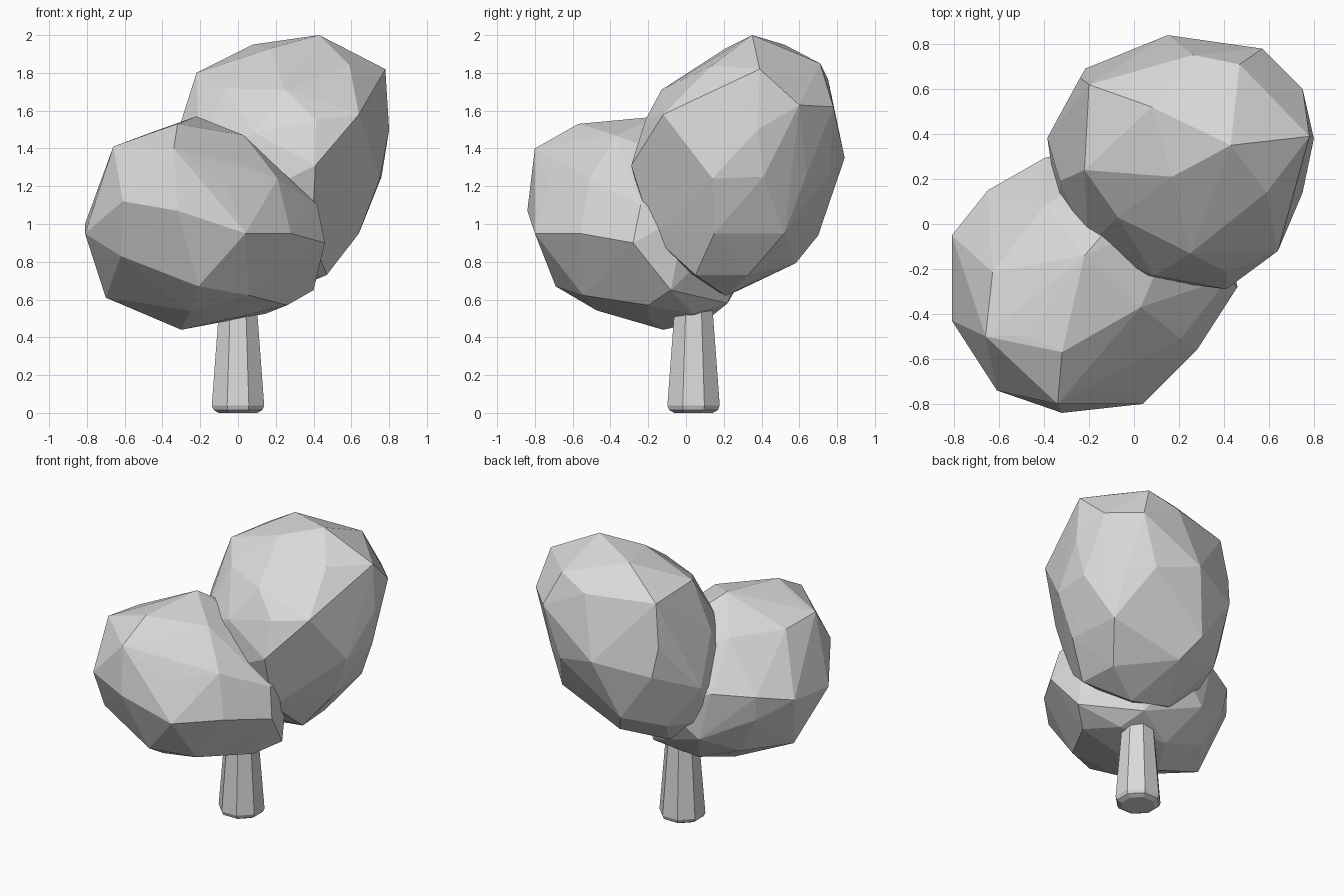
import bpy
import bmesh
import math
from mathutils import Matrix, Vector

# Remove the default cube
cube = bpy.data.objects.get("Cube")
if cube:
    bpy.data.objects.remove(cube, do_unlink=True)


def make_material(name, colour):
    material = bpy.data.materials.new(name)
    material.use_nodes = True
    material.diffuse_color = colour
    material.node_tree.nodes["Principled BSDF"].inputs["Base Color"].default_value = colour
    return material


def add_object(name, bm, material):
    """Turn a bmesh into a flat-shaded object with one material."""
    bmesh.ops.recalc_face_normals(bm, faces=bm.faces)
    mesh = bpy.data.meshes.new(name)
    bm.to_mesh(mesh)
    bm.free()
    mesh.materials.append(material)
    obj = bpy.data.objects.new(name, mesh)
    bpy.context.collection.objects.link(obj)
    return obj


def add_foliage(name, centre, axes, corners, material):
    """Low-poly ball stretched along three axes, with its main corners pulled into place."""
    bm = bmesh.new()
    bmesh.ops.create_icosphere(bm, subdivisions=2, radius=0.98)
    stretch = Matrix(axes).transposed().to_4x4()
    bm.transform(Matrix.Translation(Vector(centre)) @ stretch)

    # Move the nearest free vertex to each corner
    free = list(bm.verts)
    for corner in map(Vector, corners):
        nearest = min(free, key=lambda vert: (vert.co - corner).length)
        nearest.co = corner
        free.remove(nearest)

    # Wrap the moved vertices again so the ball stays convex
    bmesh.ops.delete(bm, geom=list(bm.edges), context="EDGES_FACES")
    bmesh.ops.convex_hull(bm, input=list(bm.verts))
    loose = [vert for vert in bm.verts if not vert.link_faces]
    bmesh.ops.delete(bm, geom=loose, context="VERTS")
    return add_object(name, bm, material)


def add_trunk(name, profile, sides, offset, material):
    """Loft a many-sided post through (radius, height) rings."""
    bm = bmesh.new()
    rings = []
    for radius, height in profile:
        ring = []
        for i in range(sides):
            angle = math.tau * (i + 0.5) / sides
            ring.append(bm.verts.new((radius * math.cos(angle),
                                      radius * math.sin(angle) + offset, height)))
        rings.append(ring)
    for lower, upper in zip(rings, rings[1:]):
        for i in range(sides):
            j = (i + 1) % sides
            bm.faces.new((lower[i], lower[j], upper[j], upper[i]))
    bm.faces.new(list(reversed(rings[0])))
    bm.faces.new(rings[-1])
    return add_object(name, bm, material)


grey = make_material("light grey", (0.7, 0.7, 0.7, 1.0))

# Tapered trunk with a rounded foot, set slightly back
add_trunk("trunk", [(0.11, 0), (0.14, 0.015), (0.15, 0.04), (0.113, 0.5), (0.09, 0.8)],
          8, 0.04, grey)

# Lower front crown: top, front, left, right and underside corners
lower_corners = [
    (-0.22, -0.14, 1.57), (-0.32, -0.57, 1.53), (0.03, -0.37, 1.47), (-0.66, -0.5, 1.41),
    (-0.34, -0.8, 1.4), (-0.32, -0.84, 1.07), (-0.61, -0.74, 1.12), (0.04, -0.8, 0.95),
    (0.28, -0.56, 0.95), (0.21, -0.51, 1.24), (0.46, -0.28, 0.9), (-0.21, -0.69, 0.67),
    (-0.81, -0.05, 1), (-0.81, -0.43, 0.95), (-0.65, 0.15, 1.05), (-0.62, -0.6, 0.83),
    (-0.7, -0.2, 0.61), (-0.3, -0.12, 0.44), (0.26, -0.2, 0.57), (0.4, -0.08, 0.65),
    (-0.06, -0.73, 1.2), (-0.08, -0.62, 1.36), (0.42, -0.24, 1.1), (-0.03, -0.2, 0.5),
    (0.1, 0.22, 0.58)]
add_foliage("lower_foliage", (-0.17, -0.23, 1),
            ((0.57, -0.03, -0.25), (0.24, -0.04, 0.51), (-0.08, -0.61, 0.08)),
            lower_corners, grey)

# Upper back crown: top, right, back, front and underside corners
upper_corners = [
    (0.43, 0.35, 2), (0.08, 0.52, 1.95), (0.59, 0.14, 1.84), (0.78, 0.39, 1.82),
    (0.47, 0.71, 1.85), (-0.22, 0.24, 1.8), (0.75, 0.6, 1.63), (0.57, 0.78, 1.62),
    (0.8, 0.38, 1.5), (0.15, 0.84, 1.35), (0.75, 0.14, 1.24), (0.64, -0.12, 1.58),
    (0.41, -0.29, 1.31), (0.39, -0.17, 0.93), (0.64, 0.15, 0.95), (0.6, 0.52, 0.95),
    (0.45, 0.33, 0.73), (0.2, 0.21, 0.62), (0.47, 0.05, 0.73), (0.02, 0.7, 0.94),
    (0.45, 0.76, 1.27), (0.76, 0.41, 1.25), (0.17, 0.21, 1.93), (0.25, -0.13, 1.71),
    (-0.2, 0.62, 1.77), (-0.24, 0.65, 1.48)]
add_foliage("upper_foliage", (0.2, 0.27, 1.31),
            ((-0.32, -0.07, 0.48), (-0.09, 0.58, 0.13), (0.51, 0.04, 0.5)),
            upper_corners, grey)
